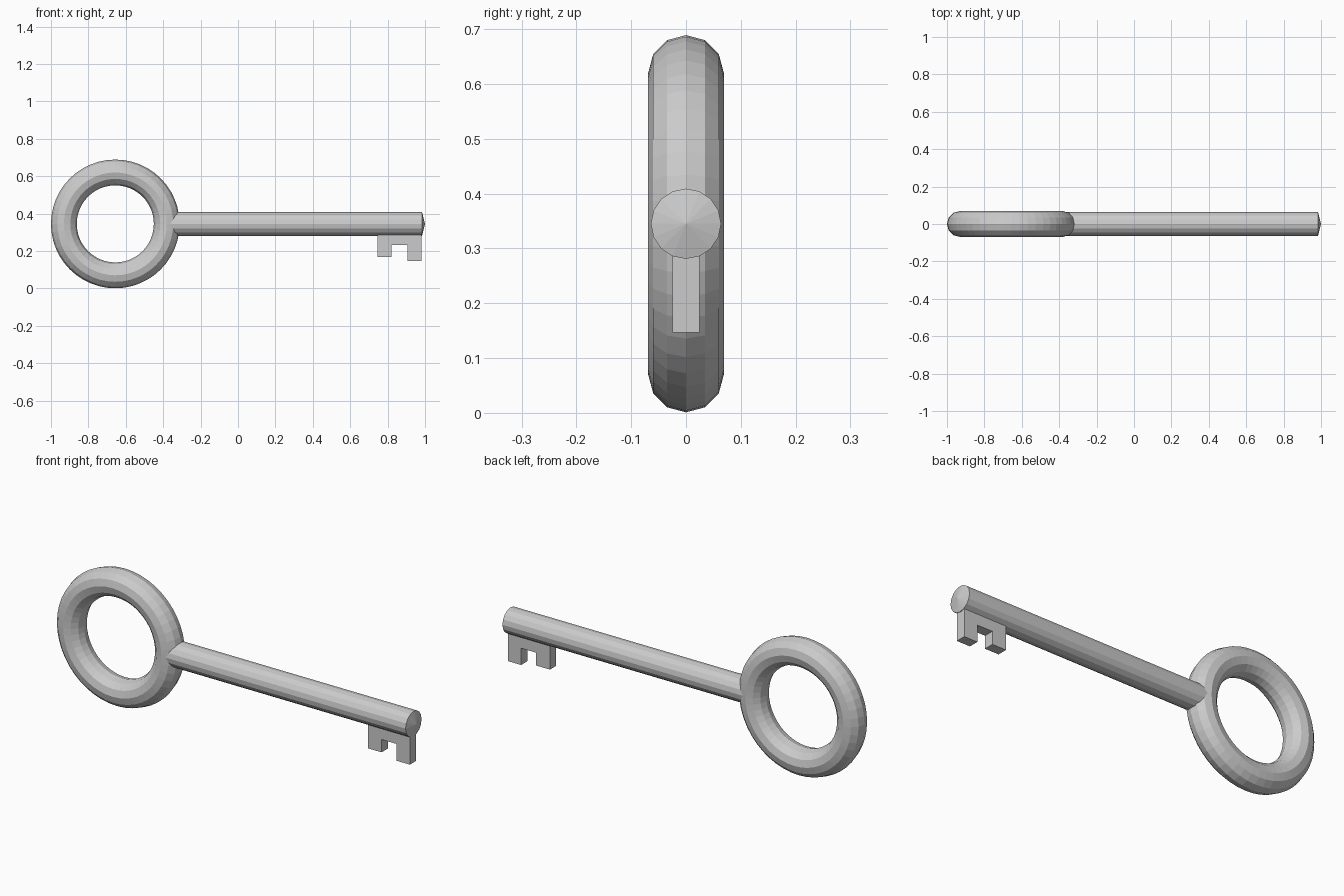
import bpy, bmesh
from math import pi, cos, sin

if "Cube" in bpy.data.objects:
    bpy.data.objects.remove(bpy.data.objects["Cube"])

AXIS_Z = 0.345


def make_object(name, bm):
    bmesh.ops.recalc_face_normals(bm, faces=bm.faces)
    mesh = bpy.data.meshes.new(name)
    bm.to_mesh(mesh)
    bm.free()
    obj = bpy.data.objects.new(name, mesh)
    bpy.context.collection.objects.link(obj)
    return obj


# Ring handle, standing upright in the xz plane
bpy.ops.mesh.primitive_torus_add(
    major_radius=0.275, minor_radius=0.069, major_segments=48, minor_segments=12,
    location=(-0.656, 0, AXIS_Z), rotation=(pi / 2, 0, 0))
bpy.context.object.name = "ring_handle"

# Round shaft with a shallow pointed end, rooted inside the ring
SIDES, RADIUS = 16, 0.064
bm = bmesh.new()
root, end = [
    [bm.verts.new((x, RADIUS * cos(2 * pi * i / SIDES),
                   AXIS_Z + RADIUS * sin(2 * pi * i / SIDES))) for i in range(SIDES)]
    for x in (-0.38, 0.984)]
tip = bm.verts.new((1.0, 0, AXIS_Z))
bm.faces.new(root)
for i in range(SIDES):
    j = (i + 1) % SIDES
    bm.faces.new((root[i], root[j], end[j], end[i]))
    bm.faces.new((end[i], end[j], tip))
make_object("shaft", bm)

# Notched bit: flat profile extruded through its thickness
profile = [(0.745, 0.31), (0.745, 0.167), (0.822, 0.167), (0.822, 0.232),
           (0.907, 0.232), (0.907, 0.147), (0.981, 0.147), (0.981, 0.31)]
bm = bmesh.new()
face = bm.faces.new([bm.verts.new((x, -0.025, z)) for x, z in profile])
extruded = bmesh.ops.extrude_face_region(bm, geom=[face], use_keep_orig=True)
bmesh.ops.translate(bm, vec=(0, 0.05, 0),
                    verts=[g for g in extruded["geom"] if isinstance(g, bmesh.types.BMVert)])
make_object("bit", bm)
